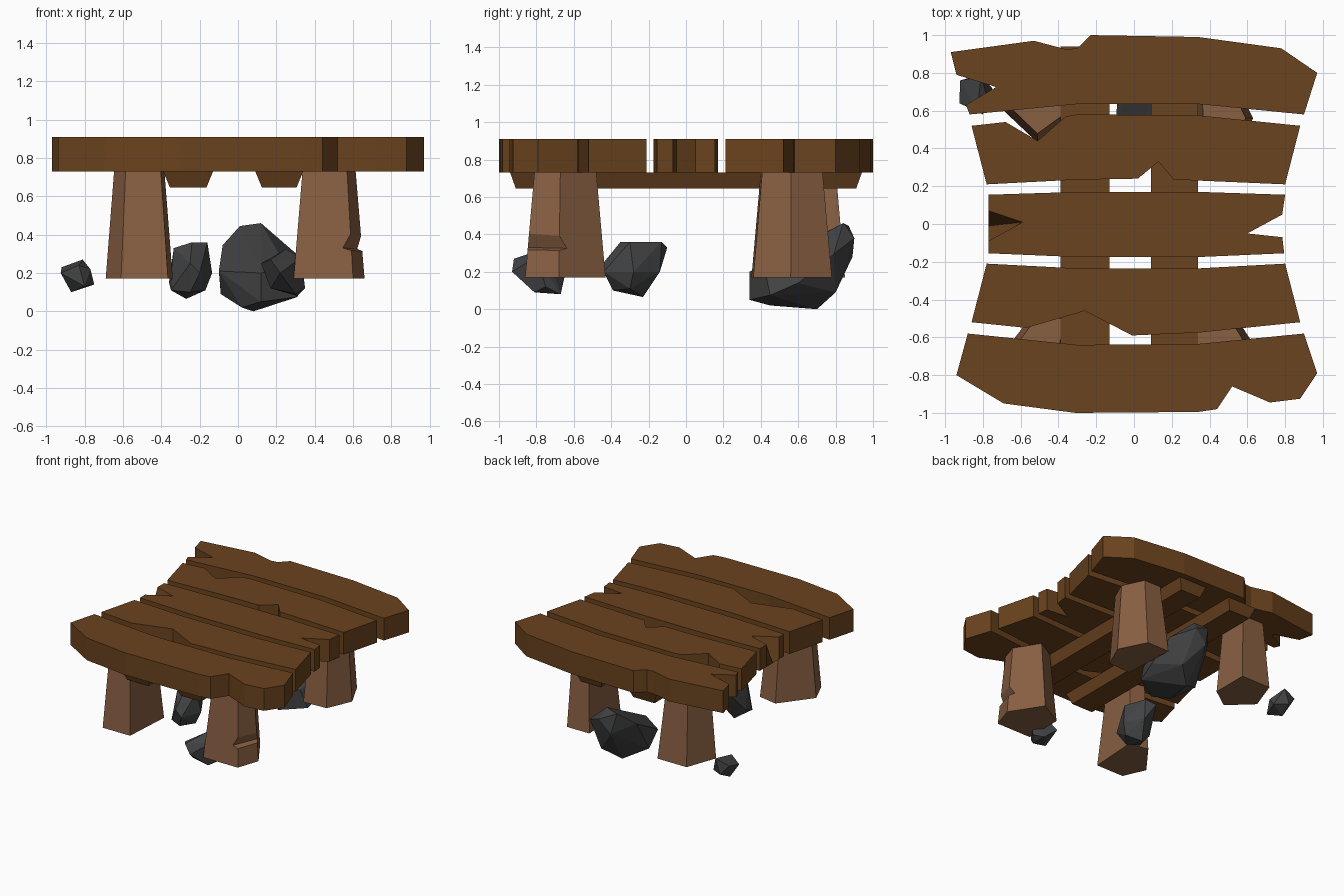
import bpy, bmesh

if "Cube" in bpy.data.objects:
    bpy.data.objects.remove(bpy.data.objects["Cube"])


def material(name, rgb):
    m = bpy.data.materials.new(name)
    m.diffuse_color = (*rgb, 1)
    m.use_nodes = True
    m.node_tree.nodes["Principled BSDF"].inputs["Base Color"].default_value = m.diffuse_color
    return m


PLANK = material("dark_wood", (0.145, 0.056, 0.013))
LEG = material("light_wood", (0.25, 0.115, 0.055))
STONE = material("stone", (0.055, 0.056, 0.058))


def finish(name, bm, mat):
    bmesh.ops.recalc_face_normals(bm, faces=bm.faces)
    me = bpy.data.meshes.new(name)
    bm.to_mesh(me)
    bm.free()
    ob = bpy.data.objects.new(name, me)
    bpy.context.collection.objects.link(ob)
    me.materials.append(mat)
    return ob


def loft(name, low, z0, high, z1, mat):
    """Solid between two outlines with equal point counts."""
    bm = bmesh.new()
    a = [bm.verts.new((x, y, z0)) for x, y in low]
    b = [bm.verts.new((x, y, z1)) for x, y in high]
    bm.faces.new(a)
    bm.faces.new(b)
    for i in range(len(a)):
        j = (i + 1) % len(a)
        bm.faces.new((a[i], a[j], b[j], b[i]))
    return finish(name, bm, mat)


def hull(name, pts, mat):
    """Faceted convex solid around a few points."""
    bm = bmesh.new()
    for p in pts:
        bm.verts.new(p)
    r = bmesh.ops.convex_hull(bm, input=bm.verts)
    loose = {g for g in r["geom_interior"] + r["geom_unused"] if isinstance(g, bmesh.types.BMVert)}
    bmesh.ops.delete(bm, geom=list(loose), context="VERTS")
    return finish(name, bm, mat)


# Table top: five chipped planks
planks = {
    "plank_back": [(-.97, .91), (-.53, .97), (-.36, .925), (-.30, .93), (-.23, 1), (.34, .99), (.78, .93),
                   (.97, .80), (.90, .58), (.34, .635), (-.30, .635), (-.87, .58), (-.89, .63),
                   (-.73, .725), (-.94, .79)],
    "plank_mid_back": [(-.86, .52), (-.68, .54), (-.51, .44), (-.36, .57), (-.30, .58), (.34, .575),
                       (.88, .52), (.80, .21), (.34, .23), (.21, .235), (.13, .33), (.02, .24),
                       (-.30, .235), (-.78, .21)],
    "plank_mid_front": [(-.78, -.21), (-.30, -.235), (.34, -.235), (.80, -.21), (.88, -.52), (.34, -.575),
                        (-.01, -.59), (-.26, -.46), (-.57, -.55), (-.86, -.52)],
    "plank_front": [(-.88, -.58), (-.30, -.64), (.34, -.635), (.90, -.58), (.97, -.79), (.88, -.925),
                    (.72, -.945), (.52, -.86), (.44, -.98), (.34, -.995), (-.31, -1), (-.69, -.95),
                    (-.94, -.80)],
}
for name, outline in planks.items():
    loft(name, outline, .73, outline, .91, PLANK)

# Centre plank: the left chip slopes out to the lower edge
centre = [(-.77, .155), (-.30, .17), (.34, .17), (.80, .155), (.785, .05), (.60, -.05), (.785, -.07),
          (.795, -.155), (.34, -.175), (-.30, -.175), (-.77, -.155), (-.77, -.09)]
loft("plank_centre", centre + [(-.77, -.01), (-.77, .07)], .73,
     centre + [(-.59, .01), (-.77, .07)], .91, PLANK)


# Two tapered rails under the planks
def rect(x0, x1, y):
    return [(x0, -y), (x1, -y), (x1, y), (x0, y)]


for name, x0, x1 in (("rail_left", -.39, -.13), ("rail_right", .09, .34)):
    loft(name, rect(x0 + .035, x1 - .035, .91), .645, rect(x0, x1, .94), .73, PLANK)

# Legs: five-sided, tapering upward
legs = {
    "leg_front_right": [(.29, -.86), (.60, -.86), (.66, -.68), (.50, -.43), (.29, -.55)],
    "leg_front_left": [(-.61, -.86), (-.365, -.86), (-.34, -.46), (-.50, -.43), (-.69, -.68)],
    "leg_back_right": [(.34, .35), (.54, .36), (.63, .56), (.52, .78), (.32, .78)],
    "leg_back_left": [(-.34, .85), (-.60, .85), (-.69, .60), (-.51, .43), (-.34, .55)],
}
for name, base in legs.items():
    cx = sum(f(p[0] for p in base) for f in (min, max)) / 2
    cy = sum(f(p[1] for p in base) for f in (min, max)) / 2
    top = [(cx + (x - cx) * .75, cy + (y - cy) * .77) for x, y in base]
    loft(name, base, .17, top, .73, LEG)

# Axe notch in the front right leg
cutter = hull("notch_cutter", [(.48, -1.03, .335), (.70, -.42, .32), (.62, -1.08, .64), (.84, -.47, .62),
                               (.62, -1.08, .29), (.84, -.47, .28)], LEG)
cutter.hide_render = True
cutter.hide_viewport = True
mod = bpy.data.objects["leg_front_right"].modifiers.new("notch", "BOOLEAN")
mod.operation = "DIFFERENCE"
mod.solver = "EXACT"
mod.object = cutter

# Stones scattered between the legs
hull("stone_large", [(.12, .84, .46), (.01, .87, .445), (.31, .79, .295), (.15, .9, .38), (.05, .89, .28),
                     (.33, .6, .14), (.31, .45, .075), (.08, .70, 0), (.02, .45, .02), (-.09, .6, .09),
                     (-.1, .5, .21), (-.08, .75, .345), (.12, .34, .05), (.12, .34, .2), (.26, .42, .22),
                     (.2, .8, .09)], STONE)
hull("stone_middle", [(-.24, -.35, .36), (-.16, -.3, .36), (-.22, -.13, .36), (-.3, -.1, .33),
                      (-.335, -.3, .33), (-.25, -.44, .25), (-.2, -.44, .2), (-.135, -.28, .2),
                      (-.36, -.25, .15), (-.35, -.35, .11), (-.17, -.3, .11), (-.27, -.23, .065),
                      (-.25, -.39, .1), (-.22, -.14, .2)], STONE)
hull("stone_front", [(.12, -.85, .25), (.17, -.92, .27), (.25, -.75, .325), (.33, -.8, .28), (.35, -.75, .12),
                     (.31, -.67, .08), (.17, -.82, .12), (.22, -.93, .2), (.3, -.81, .09),
                     (.2, -.65, .17)], STONE)
hull("stone_small", [(-.92, .76, .23), (-.81, .78, .27), (-.75, .72, .14), (-.87, .68, .1), (-.925, .64, .2),
                     (-.8, .58, .13), (-.83, .6, .24), (-.77, .65, .22), (-.85, .78, .15)], STONE)
